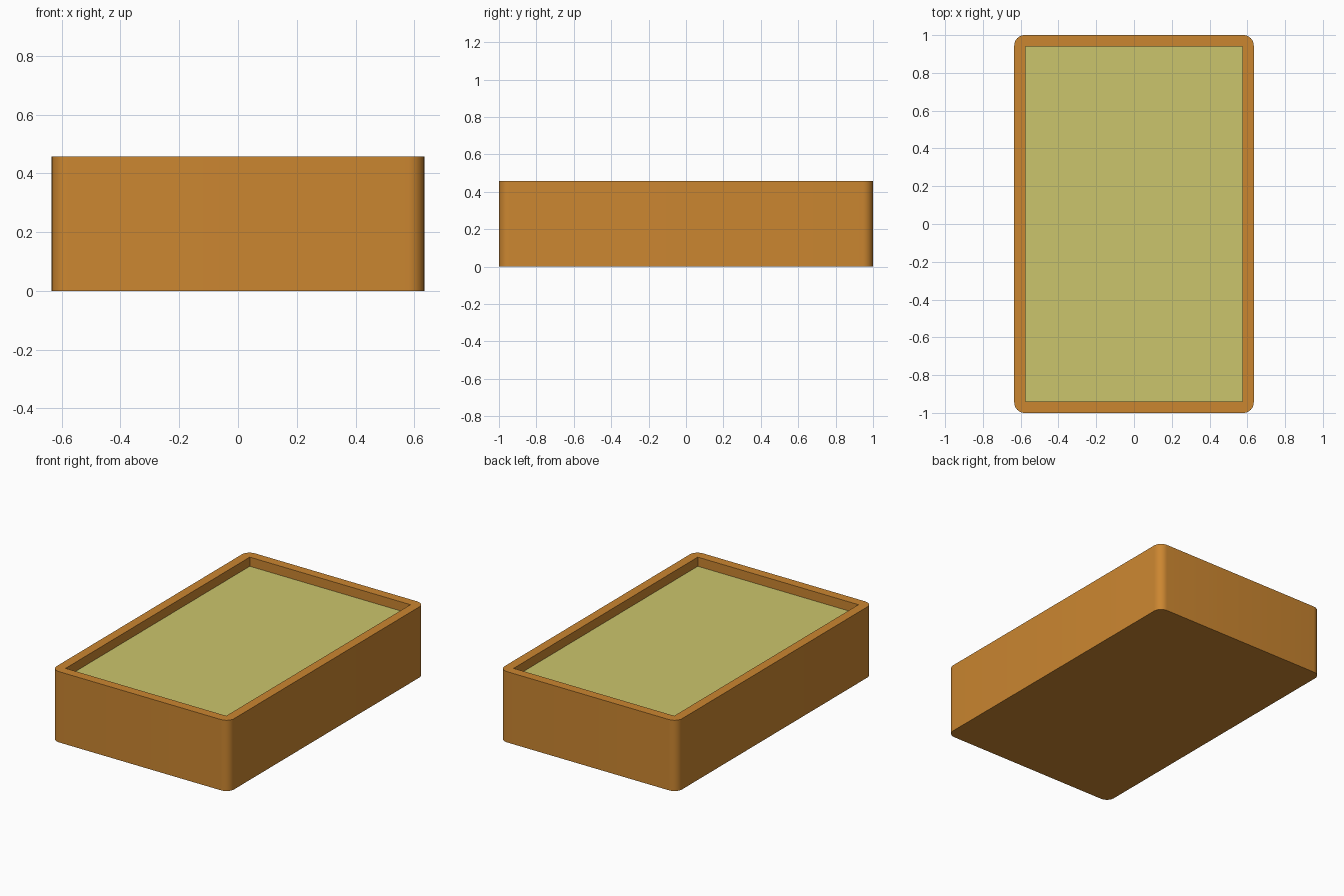
import bpy, bmesh, math

if "Cube" in bpy.data.objects:
    bpy.data.objects.remove(bpy.data.objects["Cube"])

W, L, H = 1.268, 2.0, 0.457      # outer size
WALL, FLOOR, FILL_TOP = 0.06, 0.06, 0.398
RADIUS = 0.055


def material(name, color):
    m = bpy.data.materials.new(name)
    m.diffuse_color = color
    m.use_nodes = True
    m.node_tree.nodes["Principled BSDF"].inputs["Base Color"].default_value = m.diffuse_color
    return m


def block(name, sx, sy, z0, z1, mat=None, radius=0):
    """Box from z0 to z1, with optionally rounded upright corners."""
    bm = bmesh.new()
    bmesh.ops.create_cube(bm, size=1)
    for v in bm.verts:
        v.co = (v.co.x * sx, v.co.y * sy, z0 if v.co.z < 0 else z1)
    if radius:
        upright = [e for e in bm.edges
                   if abs(e.verts[0].co.z - e.verts[1].co.z) > 1e-4]
        bmesh.ops.bevel(bm, geom=upright, offset=radius, segments=8,
                        profile=0.5, affect='EDGES')
    me = bpy.data.meshes.new(name)
    bm.to_mesh(me)
    bm.free()
    ob = bpy.data.objects.new(name, me)
    bpy.context.collection.objects.link(ob)
    if mat:
        me.materials.append(mat)
    return ob


wood = material("wood", (0.60, 0.24, 0.03, 1))
sand = material("filling", (0.60, 0.56, 0.15, 1))

# Tray: rounded outside, square-cornered cavity
tray = block("tray", W, L, 0, H, wood, RADIUS)
cavity = block("cavity_cutter", W - 2 * WALL, L - 2 * WALL, FLOOR, H + 0.1, wood)
cavity.hide_render = True
cavity.hide_set(True)
cut = tray.modifiers.new("cavity", 'BOOLEAN')
cut.operation = 'DIFFERENCE'
cut.solver = 'EXACT'
cut.object = cavity

# Smooth rounded corners, crisp rims
bpy.ops.object.select_all(action='DESELECT')
tray.select_set(True)
bpy.context.view_layer.objects.active = tray
bpy.ops.object.modifier_apply(modifier="cavity")
bpy.data.objects.remove(cavity)
bpy.ops.object.shade_smooth_by_angle(angle=math.radians(30))

# Filling that sits just below the rim
block("filling", W - 2 * WALL, L - 2 * WALL, FLOOR, FILL_TOP, sand)
